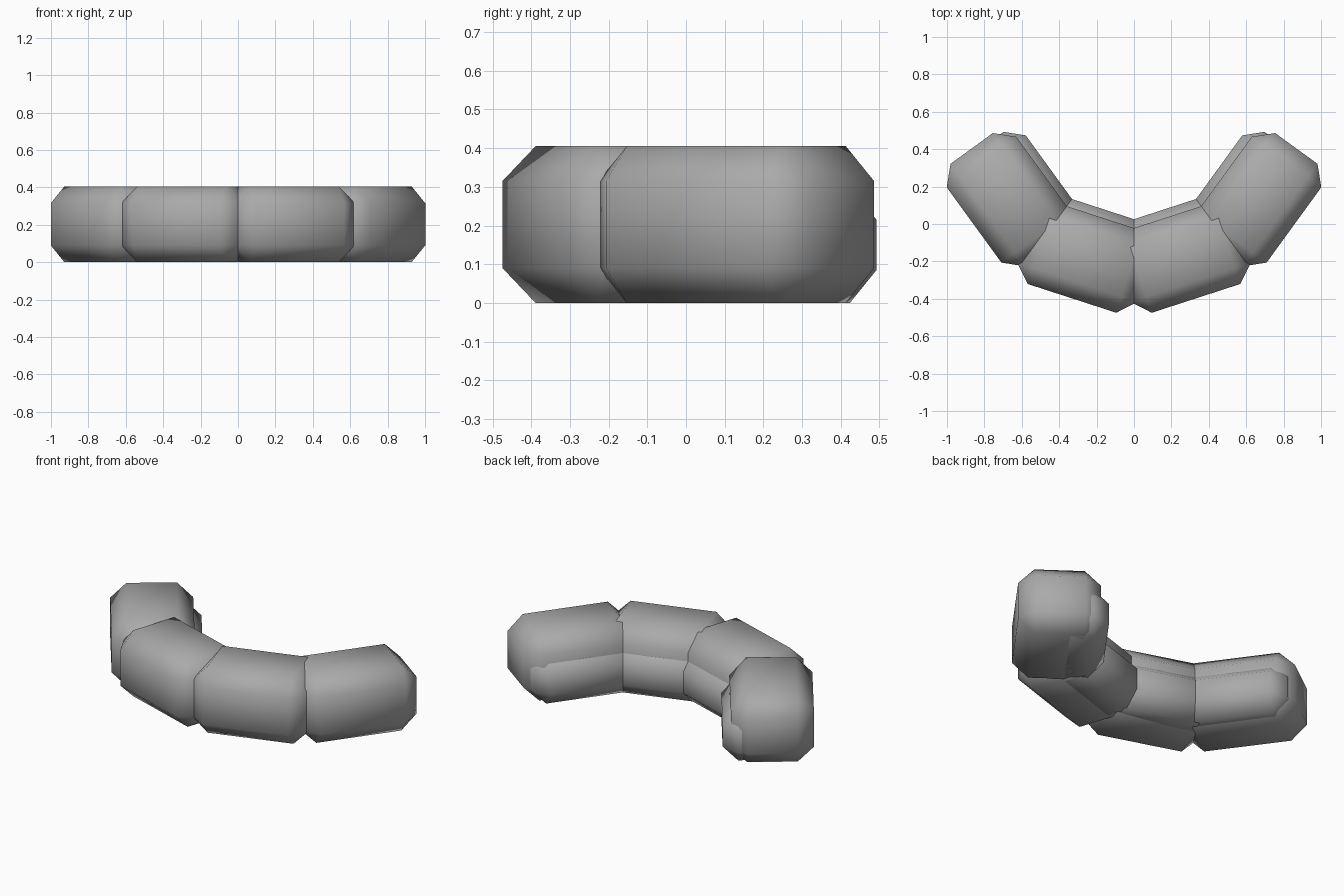
import bpy, math
from mathutils import Vector

cube = bpy.data.objects.get("Cube")
if cube:
    bpy.data.objects.remove(cube, do_unlink=True)

cloth = bpy.data.materials.new("grey_cloth")
cloth.use_nodes = True
grey = (0.4, 0.4, 0.4, 1)
cloth.diffuse_color = grey
cloth.node_tree.nodes["Principled BSDF"].inputs["Base Color"].default_value = grey


def bag(name, centre, size, angle, chamfer):
    """Chamfered block with soft shading, standing on the ground."""
    bpy.ops.mesh.primitive_cube_add(size=1)
    ob = bpy.context.object
    ob.name = name
    ob.scale = size
    bpy.ops.object.transform_apply(location=False, rotation=False, scale=True)
    ob.location = (centre.x, centre.y, size[2] / 2)
    ob.rotation_euler.z = angle
    bev = ob.modifiers.new("chamfer", "BEVEL")
    bev.width = chamfer
    bev.segments = 1
    bev.limit_method = 'NONE'
    bpy.ops.object.modifier_apply(modifier=bev.name)
    bpy.ops.object.shade_smooth()
    ob.data.materials.append(cloth)


# Four bags in an arc, each with a lower bag bulging from its inner side
for side, word in ((1, "left"), (-1, "right")):
    for part, pos, degrees in (("middle", (0.26, -0.179), 18),
                               ("end", (0.669, 0.13), 54)):
        angle = side * math.radians(degrees)
        centre = Vector((side * pos[0], pos[1]))
        inward = Vector((-math.sin(angle), math.cos(angle)))
        bag(f"{word}_{part}_bag", centre, (0.677, 0.46, 0.405), angle, 0.09)
        bag(f"{word}_{part}_inner_bag", centre + inward * 0.125,
            (0.62, 0.3, 0.3), angle, 0.085)
